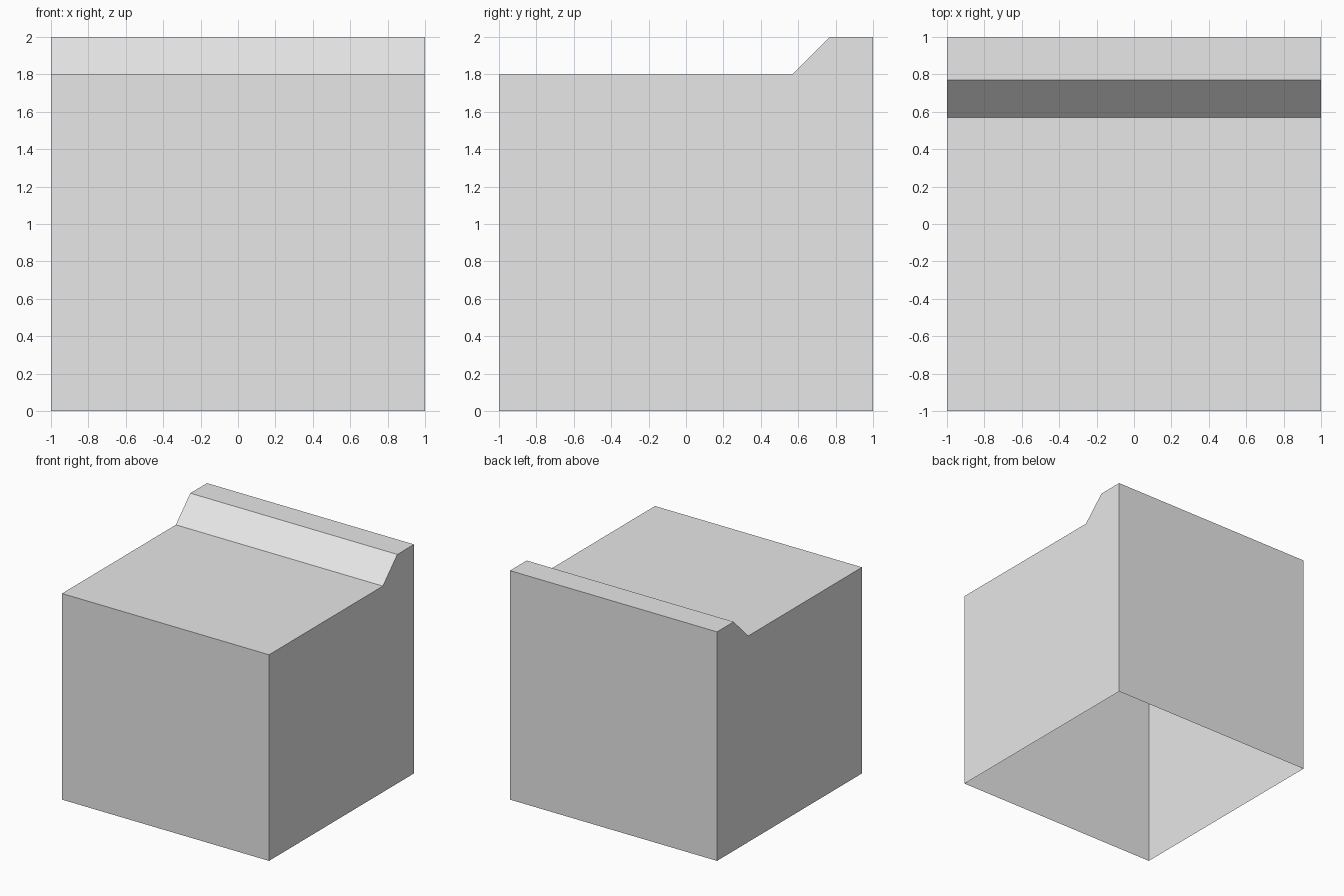
import bpy
import bmesh
from mathutils import Vector

cube = bpy.data.objects.get("Cube")
if cube:
    bpy.data.objects.remove(cube, do_unlink=True)

# Single plain grey
grey = bpy.data.materials.new("plain_grey")
grey.use_nodes = True
colour = (0.8, 0.8, 0.8, 1)
grey.diffuse_color = colour
grey.node_tree.nodes["Principled BSDF"].inputs["Base Color"].default_value = colour

# Side profile (y, z): block with a raised, sloped ridge along the back
profile = [(-1, 0), (-1, 1.8), (0.57, 1.8), (0.77, 2), (1, 2), (1, 0)]

# Sweep the profile across the width
bm = bmesh.new()
side = bm.faces.new([bm.verts.new((-1, y, z)) for y, z in profile])
swept = bmesh.ops.extrude_face_region(bm, geom=[side], use_keep_orig=True)
moved = [v for v in swept["geom"] if isinstance(v, bmesh.types.BMVert)]
bmesh.ops.translate(bm, verts=moved, vec=Vector((2, 0, 0)))
bmesh.ops.recalc_face_normals(bm, faces=bm.faces)

# The shell is hollow and open underneath
floor = [f for f in bm.faces if all(v.co.z < 0.01 for v in f.verts)]
bmesh.ops.delete(bm, geom=floor, context="FACES_ONLY")

mesh = bpy.data.meshes.new("ridged_block")
bm.to_mesh(mesh)
bm.free()
mesh.materials.append(grey)
block = bpy.data.objects.new("ridged_block", mesh)
bpy.context.collection.objects.link(block)
